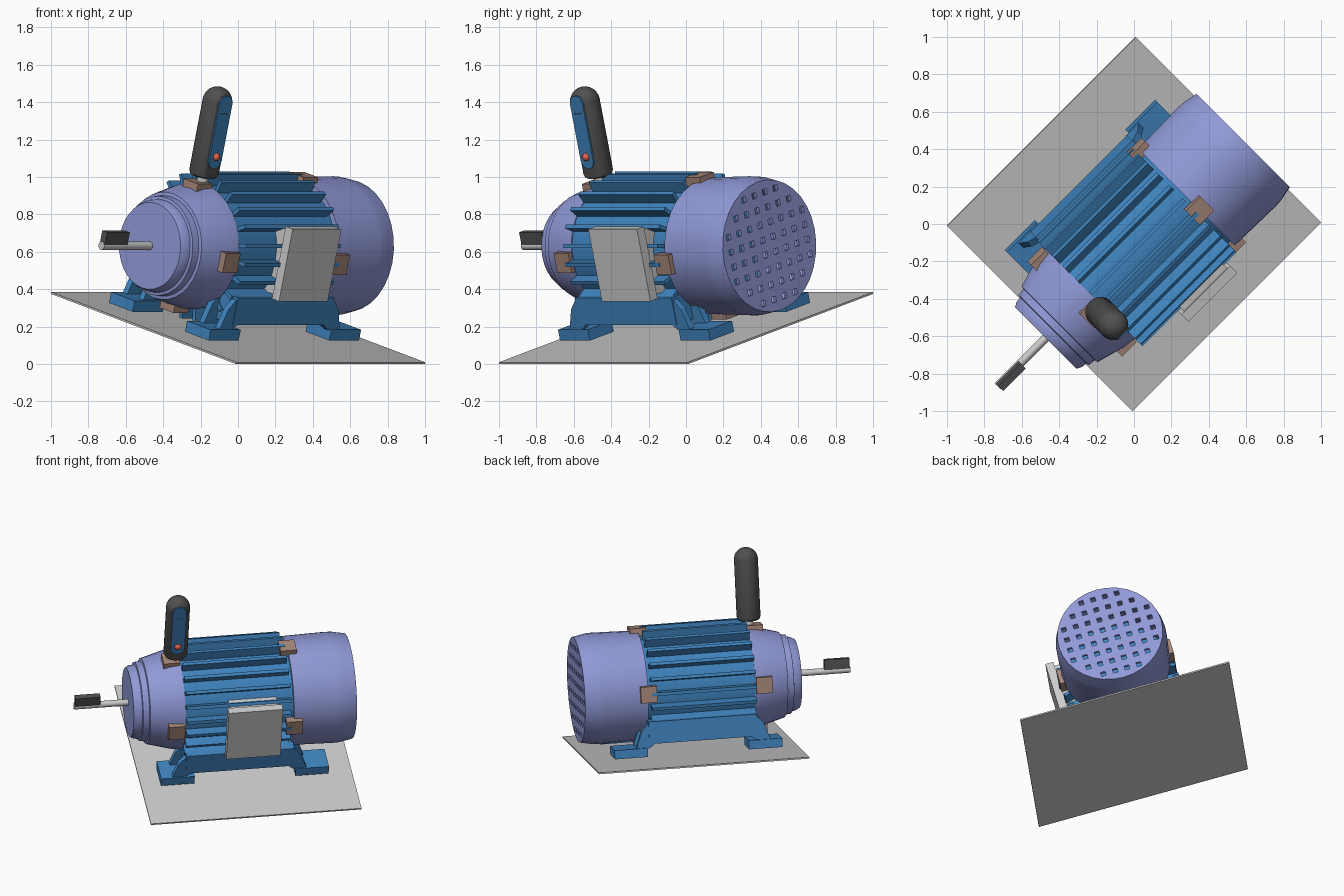
import bpy, bmesh
from math import pi, cos, sin, radians
from mathutils import Matrix, Vector

if "Cube" in bpy.data.objects:
    bpy.data.objects.remove(bpy.data.objects["Cube"])

# Whole assembly: turned 45 degrees, rolled 15 degrees; local X is the motor axis
WORLD = (Matrix.Translation((0, 0, 0.192)) @ Matrix.Rotation(radians(45), 4, 'Z')
         @ Matrix.Rotation(radians(15), 4, 'X'))
CY, CZ = 0.02, 0.45
AXIS = Matrix.Translation((0, CY, CZ))


def material(name, rgb):
    m = bpy.data.materials.new(name)
    m.diffuse_color = (*rgb, 1)
    m.use_nodes = True
    m.node_tree.nodes["Principled BSDF"].inputs["Base Color"].default_value = m.diffuse_color
    return m


BLUE = material("blue_paint", (0.05, 0.23, 0.52))
LAVENDER = material("lavender_paint", (0.28, 0.32, 0.68))
BROWN = material("brown_clip", (0.38, 0.24, 0.19))
DARK = material("dark_grey", (0.08, 0.08, 0.08))
RED = material("red_button", (0.75, 0.12, 0.07))


def make(name, bm, mat=None, smooth=False):
    bmesh.ops.remove_doubles(bm, verts=bm.verts, dist=1e-5)
    bmesh.ops.recalc_face_normals(bm, faces=bm.faces)
    me = bpy.data.meshes.new(name)
    bm.to_mesh(me)
    bm.free()
    ob = bpy.data.objects.new(name, me)
    bpy.context.collection.objects.link(ob)
    ob.matrix_world = WORLD
    if mat:
        me.materials.append(mat)
    if smooth:
        activate(ob)
        bpy.ops.object.shade_smooth_by_angle(angle=radians(25))
    return ob


def activate(ob):
    bpy.ops.object.select_all(action='DESELECT')
    ob.select_set(True)
    bpy.context.view_layer.objects.active = ob


def add_box(bm, x, y, z, mat=Matrix()):
    size = Matrix.Diagonal((x[1] - x[0], y[1] - y[0], z[1] - z[0], 1))
    mid = Matrix.Translation(((x[0] + x[1]) / 2, (y[0] + y[1]) / 2, (z[0] + z[1]) / 2))
    bmesh.ops.create_cube(bm, size=1, matrix=mat @ mid @ size)


def box(name, x, y, z, mat=None):
    bm = bmesh.new()
    add_box(bm, x, y, z)
    return make(name, bm, mat)


def revolve(profile, mat, closed=False, n=32):
    """Spin (x, radius) points about local X."""
    bm = bmesh.new()
    rings = [[bm.verts.new(mat @ Vector((x, r * cos(2 * pi * i / n), r * sin(2 * pi * i / n))))
              for i in range(n)] for x, r in profile]
    pairs = list(zip(rings, rings[1:])) + ([(rings[-1], rings[0])] if closed else [])
    for a, b in pairs:
        for i in range(n):
            j = (i + 1) % n
            bm.faces.new((a[i], a[j], b[j], b[i]))
    return bm


def prism(bm, pts, y0, y1):
    """Extrude an outline in the XZ plane along Y."""
    a = [bm.verts.new((x, y0, z)) for x, z in pts]
    b = [bm.verts.new((x, y1, z)) for x, z in pts]
    bm.faces.new(a)
    bm.faces.new(b[::-1])
    for i in range(len(pts)):
        j = (i + 1) % len(pts)
        bm.faces.new((a[i], b[i], b[j], a[j]))


# Ground plate
box("base_plate", (-0.714, 0.714), (-0.725, 0.725), (-0.005, 0.005))

# Motor body and cooling fins
make("motor_body", revolve([(-0.44, 0), (-0.44, 0.335), (0.32, 0.335), (0.32, 0)], AXIS), BLUE, True)
bm = bmesh.new()
for i in range(24):
    add_box(bm, (-0.43, 0.28), (0.32, 0.398), (-0.011, 0.011),
            AXIS @ Matrix.Rotation(radians(15 * i), 4, 'X'))
make("cooling_fins", bm, BLUE)

# Stepped front end bell
make("front_bell", revolve([(-0.43, 0), (-0.43, 0.34), (-0.50, 0.332), (-0.66, 0.288), (-0.663, 0.27),
                            (-0.705, 0.266), (-0.708, 0.25), (-0.738, 0.247), (-0.764, 0.233),
                            (-0.764, 0)], AXIS), LAVENDER, True)

# Hollow rear fan cover with a grid of vent holes
cover = make("fan_cover", revolve([(0.30, 0.366), (0.60, 0.373), (0.64, 0.371), (0.728, 0.354), (0.728, 0),
                                   (0.708, 0), (0.708, 0.335), (0.30, 0.337)], AXIS, True), LAVENDER, True)
bm = bmesh.new()
for i in range(8):
    for j in range(8):
        y, z = (i - 3.5) * 0.082, (j - 3.5) * 0.082
        if y * y + z * z < 0.315 ** 2:
            add_box(bm, (0.69, 0.75), (y - 0.016, y + 0.016), (z - 0.016, z + 0.016), AXIS)
cutter = make("vent_cutter", bm)
cutter.hide_render = True
mod = cover.modifiers.new("vents", 'BOOLEAN')
mod.object = cutter
mod.operation = 'DIFFERENCE'
mod.solver = 'EXACT'
activate(cover)
bpy.ops.object.modifier_apply(modifier=mod.name)
bpy.data.objects.remove(cutter)

# Shaft with key
make("shaft", revolve([(-1.13, 0), (-1.13, 0.022), (-0.75, 0.022), (-0.75, 0)], AXIS, n=20), None, True)
box("shaft_key", (-1.125, -0.955), (CY - 0.02, CY + 0.02), (CZ + 0.01, CZ + 0.08), DARK)

# Retaining clips at both seams, four each
for end, x, r in (("front", -0.49, 0.335), ("rear", 0.30, 0.372)):
    bm = bmesh.new()
    for k in range(4):
        add_box(bm, (x - 0.055, x + 0.055), (-0.055, 0.055), (r - 0.03, r + 0.022),
                AXIS @ Matrix.Rotation(k * pi / 2, 4, 'X'))
    make(end + "_clips", bm, BROWN)

# Mounting rails, feet and gussets on both sides
for side, s in (("left", 1), ("right", -1)):
    def span(a, b):
        return tuple(sorted((CY + s * a, CY + s * b)))
    box(side + "_rail", (-0.42, 0.31), span(0.20, 0.385), (0.115, 0.265), BLUE)
    for end, x0, x1, inner in (("front", -0.587, -0.36, -0.42), ("rear", 0.55, 0.325, 0.31)):
        box(f"{side}_{end}_foot", tuple(sorted((x0, x1))), span(0.205, 0.39), (0.03, 0.09), BLUE)
        d = -1 if end == "front" else 1
        bm = bmesh.new()
        for y in (0.22, 0.345):
            prism(bm, [(inner - d * 0.06, 0.25), (inner + d * 0.005, 0.25), (inner + d * 0.05, 0.20),
                       (inner + d * 0.09, 0.085), (inner - d * 0.0, 0.085), (inner - d * 0.06, 0.13)],
                  *span(y, y + 0.035))
        make(f"{side}_{end}_gusset", bm, BLUE)

# Terminal box on the right side
box("terminal_box", (-0.14, 0.185), (CY - 0.40, CY - 0.28), (0.28, 0.64))
box("terminal_box_lid", (-0.163, 0.205), (CY - 0.44, CY - 0.385), (0.26, 0.66))

# Sensor: stem, rounded housing with a flattened front, inset panel and button
SX = -0.46
UP = Matrix.Translation((SX, CY, 0)) @ Matrix.Rotation(-pi / 2, 4, 'Y')
make("sensor_stem", revolve([(0.76, 0), (0.76, 0.03), (0.86, 0.03), (0.86, 0)], UP, n=20), None, True)
R = 0.08
profile = [(0.835, 0), (0.835, 0.06), (0.842, 0.073), (0.86, R)]
profile += [(1.25 + R * sin(a * pi / 16), R * cos(a * pi / 16)) for a in range(9)]
bm = revolve(profile, UP)
FACE = CY - 0.06
for v in bm.verts:
    v.co.y = max(v.co.y, FACE)
make("sensor_housing", bm, DARK, True)
bm = bmesh.new()
w = 0.047
outline = [(SX + w * cos(a * pi / 10), 1.25 + w * sin(a * pi / 10)) for a in range(11)]
outline += [(SX - w * cos(a * pi / 10), 0.94 - w * sin(a * pi / 10)) for a in range(11)]
prism(bm, outline, FACE - 0.008, FACE + 0.01)
make("sensor_panel", bm, BLUE)
bm = bmesh.new()
bmesh.ops.create_uvsphere(bm, u_segments=16, v_segments=8, radius=0.022,
                          matrix=Matrix.Translation((SX, FACE - 0.008, 0.96)))
make("sensor_button", bm, RED, True)
bm = bmesh.new()
for k in (-1, 0, 1):
    add_box(bm, (SX + k * 0.02 - 0.004, SX + k * 0.02 + 0.004), (FACE - 0.011, FACE), (1.196, 1.204))
make("sensor_indicators", bm, DARK)
